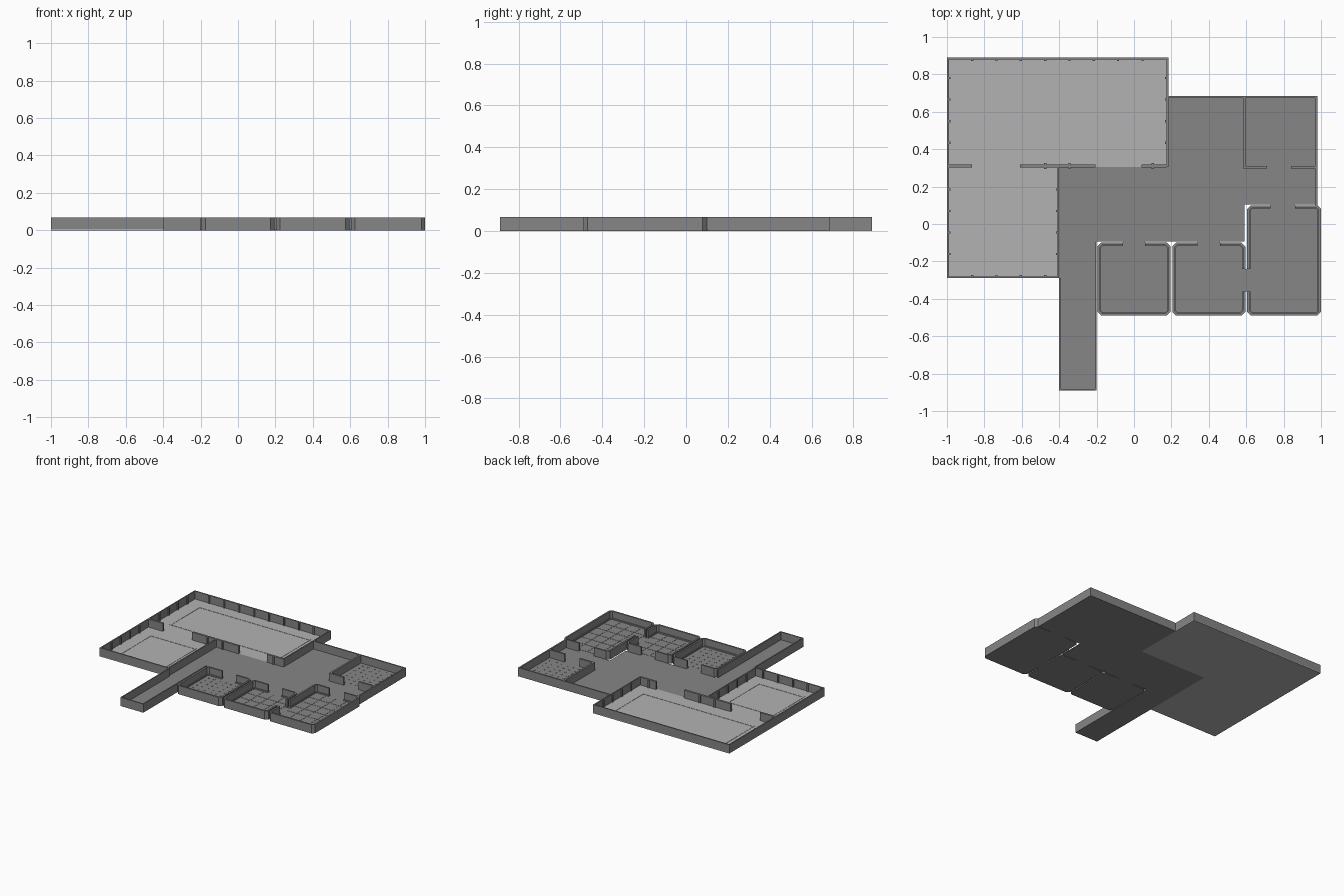
import bpy, bmesh
from mathutils import Vector

if "Cube" in bpy.data.objects:
    bpy.data.objects.remove(bpy.data.objects["Cube"])

FLOOR, TOP = 0.006, 0.068


def material(name, v):
    m = bpy.data.materials.new(name)
    m.diffuse_color = (v, v, v, 1)
    m.use_nodes = True
    m.node_tree.nodes["Principled BSDF"].inputs["Base Color"].default_value = m.diffuse_color
    return m


LIGHT = material("pale_grey", 0.45)
DARK = material("dark_grey", 0.24)


def finish(name, bm, mat):
    bmesh.ops.recalc_face_normals(bm, faces=bm.faces[:])
    me = bpy.data.meshes.new(name)
    bm.to_mesh(me)
    bm.free()
    me.materials.append(mat)
    bpy.context.collection.objects.link(bpy.data.objects.new(name, me))


def add_prism(bm, pts, z0, z1):
    lo = [bm.verts.new((x, y, z0)) for x, y in pts]
    hi = [bm.verts.new((x, y, z1)) for x, y in pts]
    bm.faces.new(lo[::-1])
    bm.faces.new(hi)
    n = len(pts)
    for i in range(n):
        j = (i + 1) % n
        bm.faces.new((lo[i], lo[j], hi[j], hi[i]))


def prism(name, pts, z0, z1, mat):
    bm = bmesh.new()
    add_prism(bm, pts, z0, z1)
    finish(name, bm, mat)


def rect(x0, y0, x1, y1):
    return [(x0, y0), (x1, y0), (x1, y1), (x0, y1)]


def offset(path, t):
    """Mitred offset of an open polyline to its left side."""
    p = [Vector(q) for q in path]
    d = [(b - a).normalized() for a, b in zip(p, p[1:])]
    nrm = [Vector((-v.y, v.x)) for v in d]
    out = []
    for i, q in enumerate(p):
        a, b = nrm[max(i - 1, 0)], nrm[min(i, len(nrm) - 1)]
        out.append(tuple(q + (a + b) * t / (1 + a.dot(b))))
    return out


def wall(name, path, t=0.011, z1=TOP, mat=DARK):
    inner = offset(path, t)
    bm = bmesh.new()
    for i in range(len(path) - 1):
        add_prism(bm, [path[i], path[i + 1], inner[i + 1], inner[i]], FLOOR, z1)
    bmesh.ops.remove_doubles(bm, verts=bm.verts[:], dist=1e-5)
    # drop the hidden faces shared by neighbouring segments
    seen = {}
    for f in bm.faces:
        seen.setdefault(frozenset(v.index for v in f.verts), []).append(f)
    shared = [f for f in bm.faces if all(len(e.link_faces) > 2 for e in f.edges)]
    bmesh.ops.delete(bm, geom=shared, context='FACES_ONLY')
    finish(name, bm, mat)


# Floor slabs
prism("terrace_floor", [(-1, -.29), (-.4, -.29), (-.4, .305), (.185, .305), (.185, .89), (-1, .89)],
      0, FLOOR, LIGHT)
prism("hall_floor", [(-.4, -.89), (-.2, -.89), (-.2, -.093), (.59, -.093), (.59, .105), (.98, .105),
                     (.98, .685), (.185, .685), (.185, .305), (-.4, .305)], 0, FLOOR, DARK)

# Outer and dividing walls of the pale area
wall("terrace_outer_wall", [(-.4, .302), (-.4, -.29)][::-1], 0.01)
wall("terrace_perimeter_wall", [(.185, .305), (.185, .89), (-1, .89), (-1, -.29), (-.4, -.29)], 0.01)
for i, (a, b) in enumerate([(-.99, -.865), (-.61, -.205), (.04, .175)]):
    prism(f"divider_wall_{i}", rect(a, .302, b, .318), FLOOR, TOP, DARK)

# Corridor, hall and corner room walls
wall("corridor_wall", [(-.4, -.29), (-.4, -.89), (-.2, -.89), (-.2, -.1)], 0.009)
wall("hall_outer_wall", [(.98, .1), (.98, .685), (.185, .685)], 0.011)
prism("corner_room_side_wall", rect(.583, .297, .597, .674), FLOOR, TOP, DARK)
for i, (a, b) in enumerate([(.597, .71), (.84, .969)]):
    prism(f"corner_room_front_wall_{i}", rect(a, .297, b, .311), FLOOR, TOP, DARK)

# Small wall posts around the pale area
XS = [-.865 + .13 * i for i in range(8)]
YS_UP, YS_LOW = [.78, .665, .55, .435], [.185, .07, -.045, -.16]
posts = [(x, .878) for x in XS] + [(x, -.278) for x in XS[:4]]
posts += [(-.988, y) for y in YS_UP + YS_LOW]
posts += [(.173, y) for y in YS_UP] + [(-.412, y) for y in YS_LOW]
posts += [(x, y) for x in (-.475, -.345, .1) for y in (.3, .32)]
bm = bmesh.new()
for x, y in posts:
    add_prism(bm, rect(x - .006, y - .006, x + .006, y + .006), FLOOR, TOP - .004)
finish("wall_posts", bm, DARK)


# Chamfered rooms: corners in order bottom-left, bottom-right, top-right, top-left
C = 0.02


def corners(x0, y0, x1, y1):
    return ([(x0, y0 + C), (x0 + C, y0)], [(x1 - C, y0), (x1, y0 + C)],
            [(x1, y1 - C), (x1 - C, y1)], [(x0 + C, y1), (x0, y1 - C)])


def room(name, box, runs):
    bl, br, tr, tl = corners(*box)
    prism(name + "_floor", bl + br + tr + tl, 0, FLOOR, DARK)
    for i, run in enumerate(runs(bl, br, tr, tl)):
        wall(f"{name}_wall_{i}", run, 0.013)
        wall(f"{name}_skirting_{i}", run, 0.018, FLOOR + .01)


room("left_room", (-.195, -.49, .195, -.1),
     lambda bl, br, tr, tl: [[(-.06, -.1)] + tl + bl + br + tr + [(.06, -.1)]])
room("middle_room", (.205, -.49, .595, -.1),
     lambda bl, br, tr, tl: [[(.34, -.1)] + tl + bl + br + [(.595, -.36)],
                             [(.595, -.24)] + tr + [(.46, -.1)]])
room("right_room", (.605, -.49, 1, .1),
     lambda bl, br, tr, tl: [[(.73, .1)] + tl + [(.605, -.24)],
                             [(.605, -.36)] + bl + br + tr + [(.86, .1)]])

# Door thresholds bridging the narrow slits
for i, r in enumerate([(-.06, -.1, .06, -.093), (.34, -.1, .46, -.093),
                       (.595, -.36, .605, -.24), (.73, .1, .86, .105)]):
    prism(f"threshold_{i}", rect(*r), 0, FLOOR, DARK)


# Thin floor patterns
def grid(name, x0, y0, x1, y1, nx, ny, size, mat=DARK):
    bm = bmesh.new()
    px, py = (x1 - x0) / nx, (y1 - y0) / ny
    for i in range(nx):
        for j in range(ny):
            cx, cy = x0 + px * (i + .5), y0 + py * (j + .5)
            hx, hy = px * size / 2, py * size / 2
            add_prism(bm, rect(cx - hx, cy - hy, cx + hx, cy + hy), FLOOR, FLOOR + .0015)
    finish(name, bm, mat)


grid("left_room_studs", -.17, -.465, .17, -.13, 7, 7, .25)
grid("corner_room_studs", .61, .325, .96, .665, 7, 7, .25)
grid("middle_room_tiles", .225, -.47, .575, -.12, 4, 4, .94)
grid("right_room_tiles", .625, -.47, .98, .08, 4, 6, .94)


def border(name, x0, y0, x1, y1, w=.012):
    bm = bmesh.new()
    for r in [(x0, y0, x1, y0 + w), (x0, y1 - w, x1, y1),
              (x0, y0 + w, x0 + w, y1 - w), (x1 - w, y0 + w, x1, y1 - w)]:
        add_prism(bm, rect(*r), FLOOR, FLOOR + .002)
    finish(name, bm, LIGHT)


border("upper_floor_border", -.89, .42, .08, .79)
border("lower_floor_border", -.9, -.19, -.5, .2)
